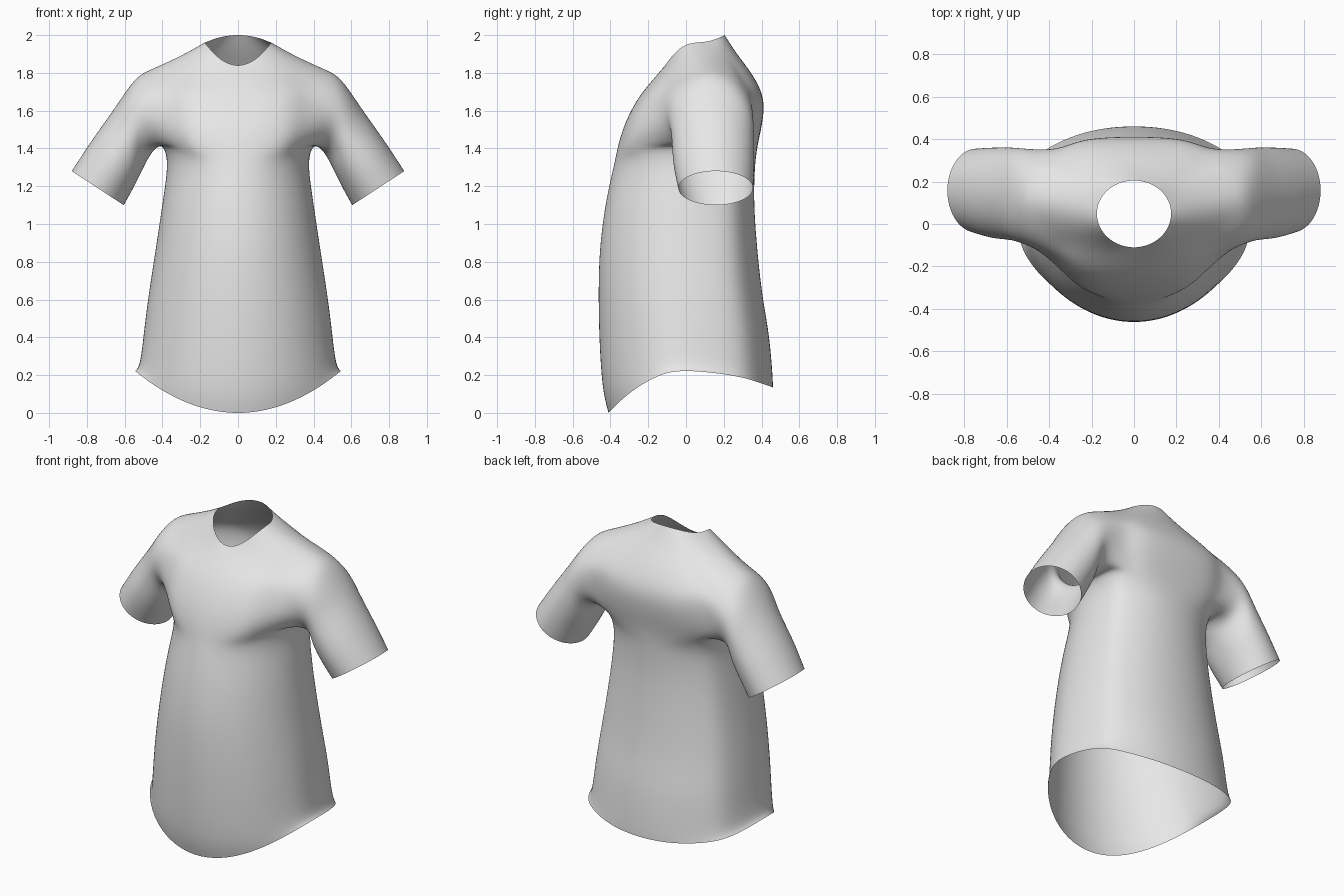
import bpy, bmesh, math
from mathutils import Vector

if "Cube" in bpy.data.objects:
    bpy.data.objects.remove(bpy.data.objects["Cube"])

N = 16   # points per torso ring, index 0 at +x, 4 at the back, 12 at the front

# Torso rings: half width, side z, centre y, front (y, z), back (y, z), x power, back power, dip
LOW = (1.0, 0.65, 0.0)
RINGS = [
    (0.545, 0.222, 0.00, (-0.41, 0.00), (0.46, 0.135), *LOW),
    (0.518, 0.275, 0.00, (-0.44, 0.14), (0.456, 0.22), *LOW),
    (0.495, 0.45, 0.00, (-0.457, 0.38), (0.437, 0.42), *LOW),
    (0.470, 0.64, 0.00, (-0.462, 0.62), (0.405, 0.62), *LOW),
    (0.435, 0.87, 0.00, (-0.455, 0.86), (0.378, 0.86), *LOW),
    (0.402, 1.09, 0.01, (-0.427, 1.09), (0.362, 1.09), *LOW),
    (0.379, 1.26, 0.04, (-0.395, 1.25), (0.363, 1.26), *LOW),
    (0.380, 1.36, 0.07, (-0.375, 1.34), (0.370, 1.35), 0.9, 0.62, 0.0),
    (0.410, 1.412, 0.10, (-0.358, 1.42), (0.382, 1.43), 0.75, 0.6, 0.0),
    (0.470, 1.53, 0.10, (-0.322, 1.53), (0.403, 1.54), 0.75, 0.55, 0.0),
    (0.470, 1.66, 0.10, (-0.255, 1.66), (0.405, 1.67), 0.75, 0.55, 0.0),
    (0.460, 1.82, 0.12, (-0.18, 1.76), (0.345, 1.80), 0.75, 0.6, 0.05),
    (0.310, 1.886, 0.09, (-0.14, 1.805), (0.27, 1.90), 0.9, 0.8, 0.012),
    (0.175, 1.960, 0.05, (-0.11, 1.84), (0.205, 2.00), 1.0, 1.0, 0.0),
]
PIT, SHOULDER = 8, 11    # rings at the bottom and top of the armhole

# Sleeve rings: under point (x, z), top point (x, z), front y, back y
SLEEVE = [
    ((0.46, 1.37), (0.55, 1.755), -0.10, 0.355),
    ((0.51, 1.28), (0.655, 1.61), -0.075, 0.36),
    ((0.555, 1.19), (0.77, 1.447), -0.065, 0.36),
    ((0.605, 1.10), (0.88, 1.28), -0.04, 0.355),
]


def torso_point(ring, k):
    hw, zs, yc, front, back, xp, bp, dip = ring
    a = 2 * math.pi * k / N
    c, s = math.cos(a), math.sin(a)
    t = abs(s) ** (bp if s > 0 else 1.0)
    ye, ze = back if s > 0 else front
    x = math.copysign(hw * abs(c) ** xp, c) if abs(c) > 1e-6 else 0.0
    return Vector((x, yc + (ye - yc) * t,
                   zs + (ze - zs) * t * t - dip * math.sin(2 * a) ** 2))


def sleeve_ring(bm, spec, side, count):
    (x0, z0), (x1, z1), yf, yb = spec
    out = []
    for j in range(count):
        phi = 2 * math.pi * (j - 2) / count
        u = (1 - math.cos(phi)) / 2
        out.append(bm.verts.new((side * (x0 + (x1 - x0) * u),
                                 (yf + yb) / 2 + (yb - yf) / 2 * math.sin(phi),
                                 z0 + (z1 - z0) * u)))
    return out


# Torso, leaving the two armholes open
bm = bmesh.new()
grid = [[bm.verts.new(torso_point(r, k)) for k in range(N)] for r in RINGS]
holes = {14, 15, 0, 1, 6, 7, 8, 9}
for i in range(len(grid) - 1):
    for k in range(N):
        if PIT <= i < SHOULDER and k in holes:
            continue
        n = (k + 1) % N
        bm.faces.new((grid[i][k], grid[i][n], grid[i + 1][n], grid[i + 1][k]))

# Sleeves grown out of the armhole edges
path = ([(PIT, k) for k in range(-2, 3)] + [(PIT + 1, 2), (PIT + 2, 2)]
        + [(SHOULDER, k) for k in range(2, -3, -1)] + [(PIT + 2, -2), (PIT + 1, -2)])
for side in (1, -1):
    loop = [grid[i][(k if side > 0 else 8 - k) % N] for i, k in path]
    for spec in SLEEVE:
        new = sleeve_ring(bm, spec, side, len(path))
        for j in range(len(path)):
            n = (j + 1) % len(path)
            bm.faces.new((loop[j], loop[n], new[n], new[j]))
        loop = new

bmesh.ops.delete(bm, geom=[v for v in bm.verts if not v.link_faces], context='VERTS')
bmesh.ops.recalc_face_normals(bm, faces=bm.faces[:])
for f in bm.faces:
    f.smooth = True
mesh = bpy.data.meshes.new("shirt")
bm.to_mesh(mesh)
bm.free()
shirt = bpy.data.objects.new("shirt", mesh)
bpy.context.collection.objects.link(shirt)

# Smooth cloth
sub = shirt.modifiers.new("smooth_cloth", 'SUBSURF')
sub.levels = sub.render_levels = 3

# Push the cage out so that the smooth surface passes through the points above
target = [v.co.copy() for v in mesh.vertices]
for _ in range(4):
    bpy.context.view_layer.update()
    ev = shirt.evaluated_get(bpy.context.evaluated_depsgraph_get())
    smooth = ev.to_mesh()
    limit = [smooth.vertices[i].co.copy() for i in range(len(target))]
    ev.to_mesh_clear()
    for v, goal, got in zip(mesh.vertices, target, limit):
        v.co += (goal - got) * 0.8
    mesh.update()
    shirt.update_tag()

# Colour
mat = bpy.data.materials.new("light_grey_cloth")
mat.diffuse_color = (0.8, 0.8, 0.8, 1)
mat.use_nodes = True
mat.node_tree.nodes["Principled BSDF"].inputs["Base Color"].default_value = mat.diffuse_color
mesh.materials.append(mat)
